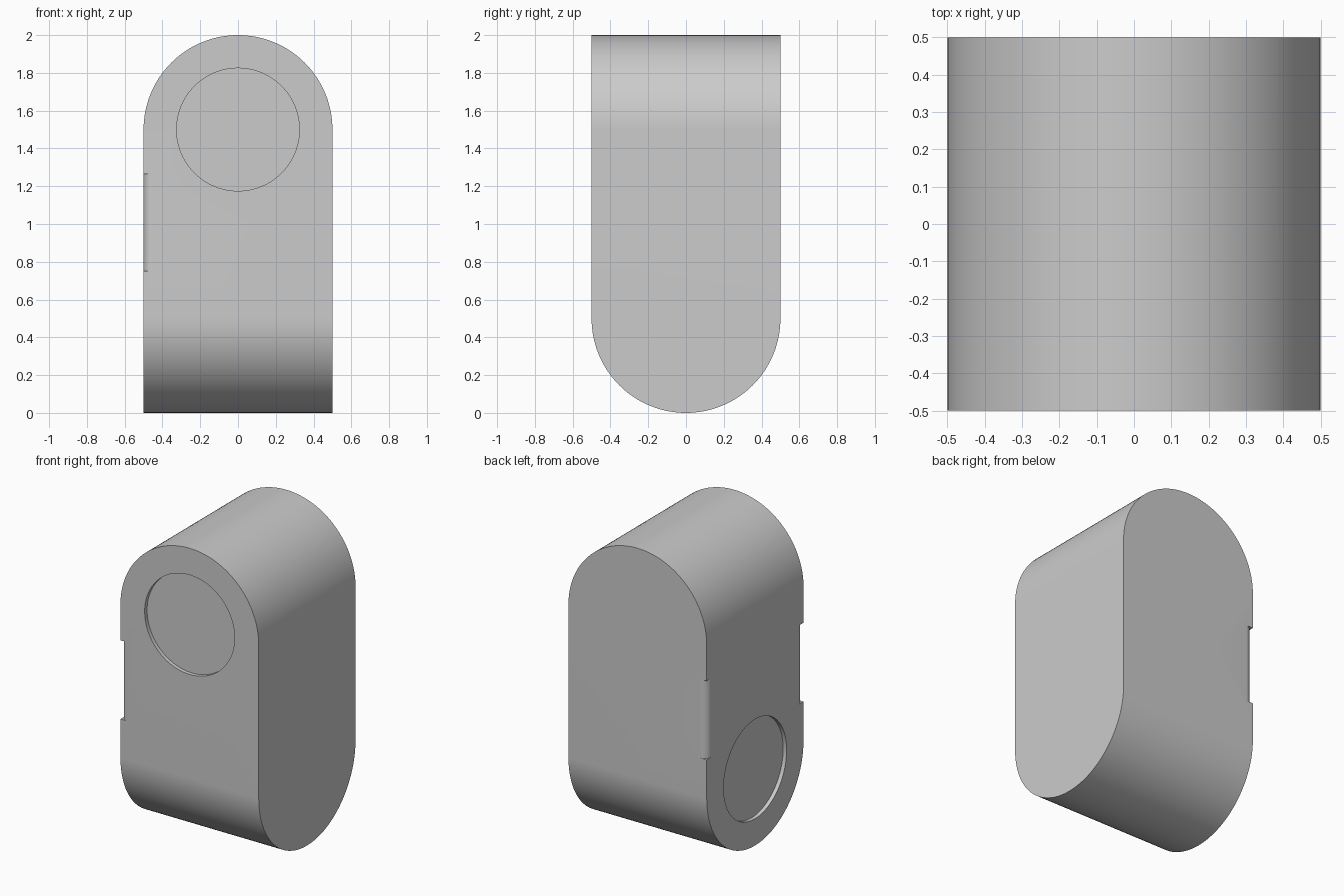
import bpy, bmesh, math
from mathutils import Vector

cube = bpy.data.objects.get("Cube")
if cube:
    bpy.data.objects.remove(cube, do_unlink=True)

grey = bpy.data.materials.new("light_grey")
grey.use_nodes = True
colour = (0.6, 0.6, 0.6, 1)
grey.diffuse_color = colour
grey.node_tree.nodes["Principled BSDF"].inputs["Base Color"].default_value = colour


def arc(cx, cy, r, start, end, steps):
    return [(cx + r * math.cos(math.radians(start + (end - start) * i / steps)),
             cy + r * math.sin(math.radians(start + (end - start) * i / steps)))
            for i in range(steps + 1)]


def prism(name, points, place, depth):
    """Extrude a 2D outline, placed in space by a function, along a vector."""
    bm = bmesh.new()
    face = bm.faces.new([bm.verts.new(place(a, b)) for a, b in points])
    moved = bmesh.ops.extrude_face_region(bm, geom=[face])["geom"]
    verts = [v for v in moved if isinstance(v, bmesh.types.BMVert)]
    bmesh.ops.translate(bm, verts=verts, vec=Vector(depth))
    bmesh.ops.recalc_face_normals(bm, faces=bm.faces)
    mesh = bpy.data.meshes.new(name)
    bm.to_mesh(mesh)
    bm.free()
    mesh.materials.append(grey)
    obj = bpy.data.objects.new(name, mesh)
    bpy.context.collection.objects.link(obj)
    return obj


def combine(body, tool, operation):
    mod = body.modifiers.new(tool.name, "BOOLEAN")
    mod.object = tool
    mod.operation = operation
    mod.solver = "EXACT"
    bpy.context.view_layer.objects.active = body
    bpy.ops.object.modifier_apply(modifier=mod.name)
    bpy.data.objects.remove(tool, do_unlink=True)


# Body: an arch seen from the front, crossed with a round base seen from the side
body = prism("body", arc(0, 1.5, 0.5, 0, 180, 64) + [(-0.5, -0.1), (0.5, -0.1)],
             lambda a, b: (a, -0.5, b), (0, 1, 0))
base = prism("round_base", arc(0, 0.5, 0.5, 180, 360, 64) + [(0.5, 2.1), (-0.5, 2.1)],
             lambda a, b: (-0.6, a, b), (1.2, 0, 0))
combine(body, base, "INTERSECT")

# Shallow round recesses on the front and on the -x side
circle = arc(0, 0, 0.325, 0, 360, 96)[:-1]
depth = 0.025
combine(body, prism("front_recess", circle, lambda a, b: (a, -0.6, b + 1.5),
                    (0, 0.1 + depth, 0)), "DIFFERENCE")
combine(body, prism("side_recess", circle, lambda a, b: (-0.6, a, b + 0.5),
                    (0.1 + depth, 0, 0)), "DIFFERENCE")

# Rounded grips cut into the two upright edges of the -x side
r = 0.05
grip = arc(-0.5 + r, -0.5 + r, r, 180, 270, 12)
grip += [(-0.5 + r, -0.55), (-0.55, -0.55), (-0.55, -0.5 + r)]
for side in (1, -1):
    combine(body, prism("edge_grip", grip, lambda a, b: (a, side * b, 0.75),
                        (0, 0, 0.515)), "DIFFERENCE")

bpy.ops.object.select_all(action="DESELECT")
body.select_set(True)
bpy.context.view_layer.objects.active = body
bpy.ops.object.shade_smooth_by_angle(angle=math.radians(30))
